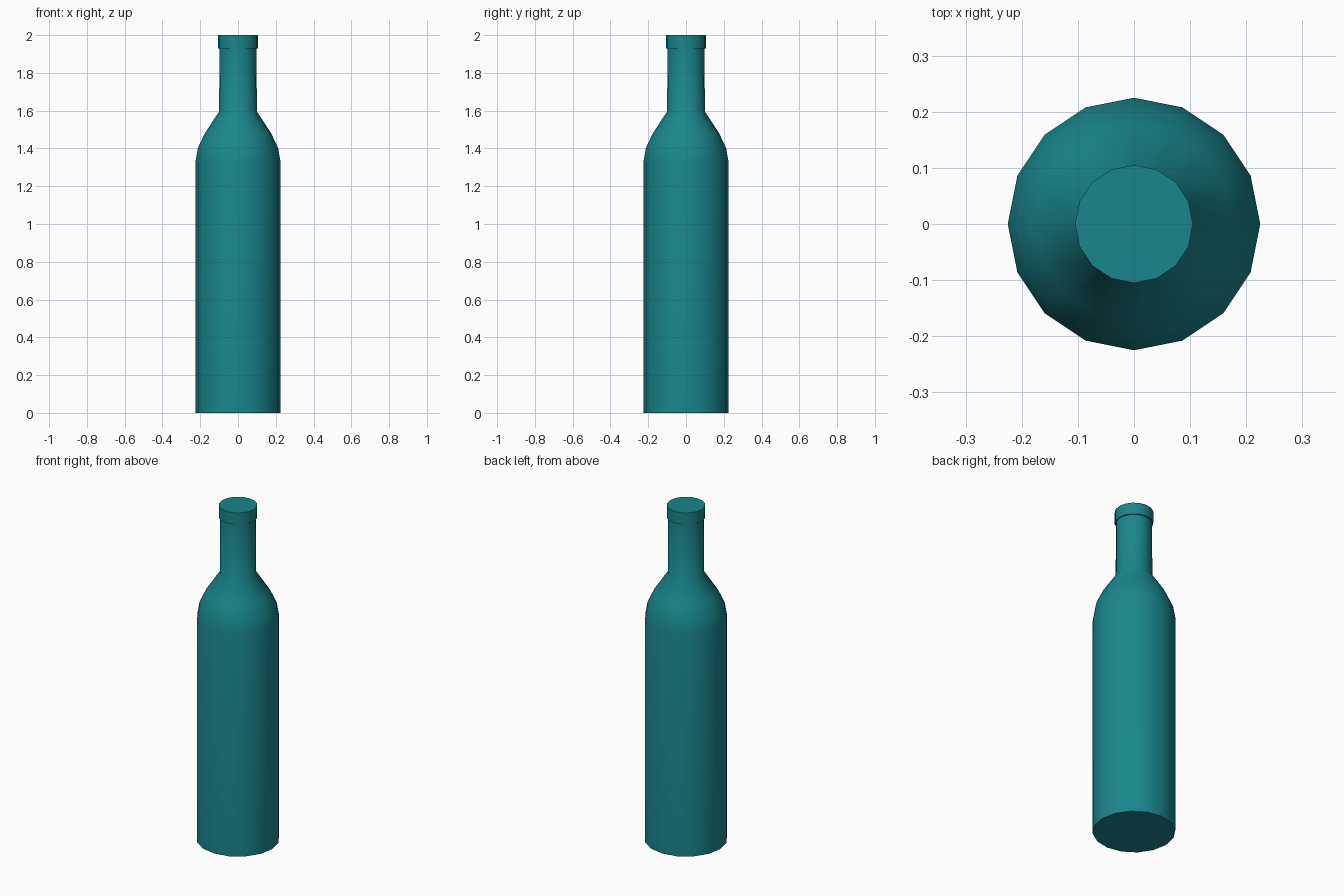
import bpy, bmesh, math

if "Cube" in bpy.data.objects:
    bpy.data.objects.remove(bpy.data.objects["Cube"])

SIDES = 16

# Bottle silhouette as (radius, height)
PROFILE = [(0.225, 0.0), (0.225, 1.33), (0.213, 1.40), (0.176, 1.48),
           (0.100, 1.595), (0.098, 1.93), (0.105, 1.93), (0.105, 2.0)]


def lathe(name, profile, sides):
    """Revolve a profile around z and close both ends."""
    bm = bmesh.new()
    rings = []
    for r, z in profile:
        rings.append([bm.verts.new((r * math.cos(2 * math.pi * i / sides),
                                    r * math.sin(2 * math.pi * i / sides), z))
                      for i in range(sides)])
    for low, high in zip(rings, rings[1:]):
        for i in range(sides):
            j = (i + 1) % sides
            bm.faces.new((low[i], low[j], high[j], high[i]))
    bm.faces.new(rings[0][::-1])
    bm.faces.new(rings[-1])
    mesh = bpy.data.meshes.new(name)
    bm.to_mesh(mesh)
    bm.free()
    obj = bpy.data.objects.new(name, mesh)
    bpy.context.collection.objects.link(obj)
    return obj


# Bottle body, shoulder, neck and lip
bottle = lathe("bottle", PROFILE, SIDES)

# Teal glass
glass = bpy.data.materials.new("teal_glass")
glass.diffuse_color = (0.01, 0.24, 0.26, 1.0)
glass.use_nodes = True
glass.node_tree.nodes["Principled BSDF"].inputs["Base Color"].default_value = glass.diffuse_color
bottle.data.materials.append(glass)

# Smooth round sides, crisp rims
bpy.context.view_layer.objects.active = bottle
bottle.select_set(True)
bpy.ops.object.shade_smooth_by_angle(angle=math.radians(50))
